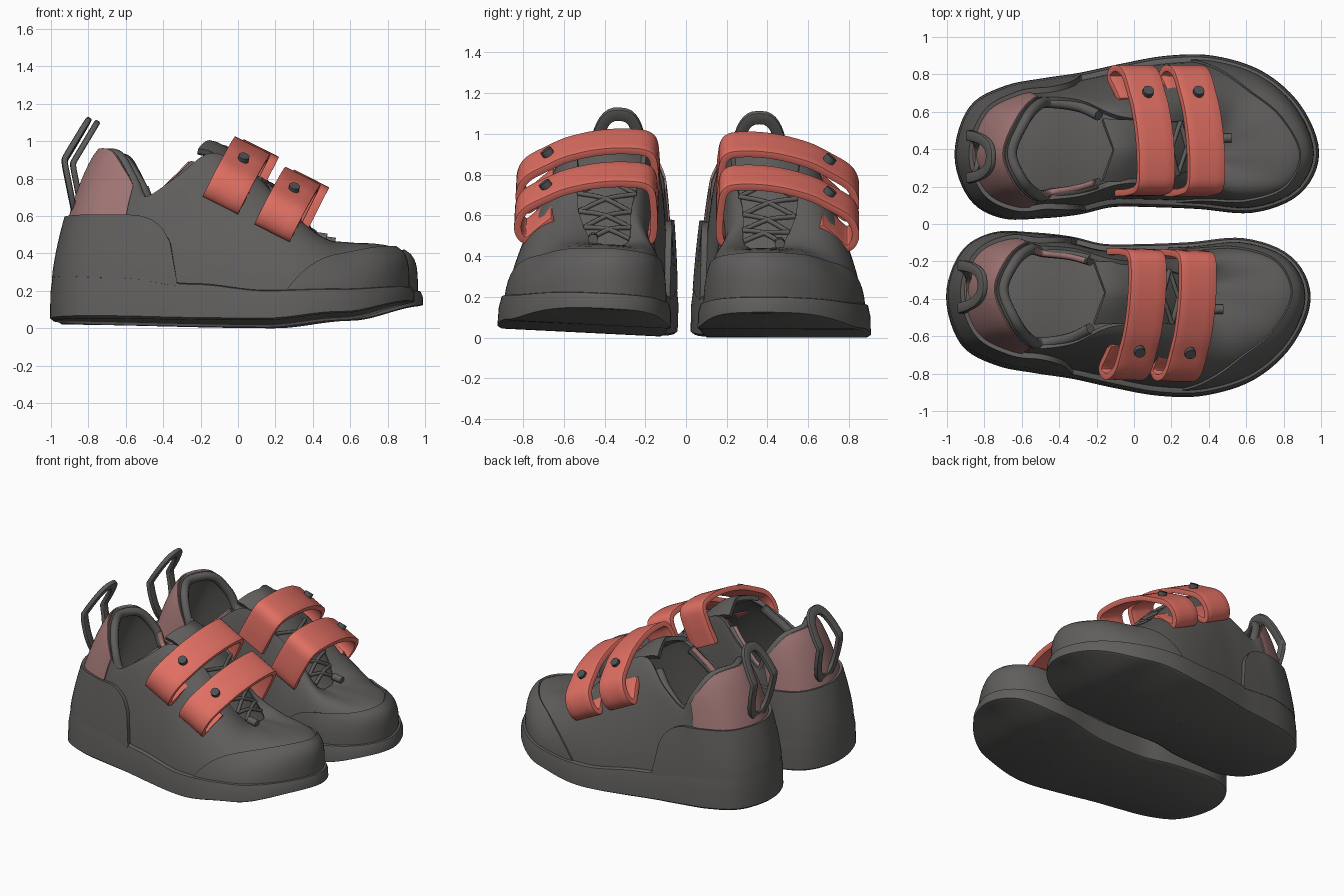
import bpy, bmesh
from math import sin, cos, pi, copysign
from mathutils import Vector, Matrix

if "Cube" in bpy.data.objects:
    bpy.data.objects.remove(bpy.data.objects["Cube"])


def material(name, rgb):
    mat = bpy.data.materials.new(name)
    mat.use_nodes = True
    mat.diffuse_color = (*rgb, 1)
    mat.node_tree.nodes["Principled BSDF"].inputs["Base Color"].default_value = (*rgb, 1)
    return mat


GREY = material("charcoal", (0.115, 0.112, 0.108))
RED = material("coral red", (0.75, 0.16, 0.125))
PINK = material("dusty pink", (0.36, 0.185, 0.18))
METAL = material("gunmetal", (0.075, 0.082, 0.086))
parts = []

# Upper, clockwise from the heel: base x, y, rim x, y, z (hundredths), roundness (tenths)
UPPER = [
    (-92, 37, -69, 38, 94, 13), (-85, 60, -62, 56, 92, 13), (-68, 70, -54, 66, 79, 12),
    (-48, 74, -46, 68, 67, 12), (-28, 77, -28, 66, 78, 13), (-5, 82, -9, 58, 91, 14),
    (18, 86, 14, 55, 79, 15), (42, 86, 31, 54, 61, 16), (67, 78, 43, 48, 47, 18),
    (86, 61, 47, 42, 44, 25), (95, 38, 48, 36, 44, 30), (86, 19, 47, 31, 44, 28),
    (63, 10, 42, 28, 48, 20), (35, 12, 30, 28, 62, 15), (10, 13, 12, 23, 80, 13),
    (-12, 13, -9, 21, 92, 13), (-30, 9, -28, 15, 80, 13), (-50, 7, -46, 13, 67, 12),
    (-70, 7, -54, 13, 79, 12), (-85, 16, -63, 22, 92, 13)]
COUNT = len(UPPER)
SOLE_TOP = [(-1, 0.27), (-0.6, 0.25), (-0.2, 0.2), (0.2, 0.16), (0.6, 0.17), (1, 0.2)]
SOLE_BOTTOM = [(-1, 0.02), (0.2, 0), (0.6, 0.04), (1, 0.12)]


def spline(pts, u, closed=False):
    """Catmull-Rom point at parameter u."""
    n = len(pts)
    i = int(u // 1) if closed else min(int(u), n - 2)
    f = u - i
    pick = (lambda k: pts[k % n]) if closed else (lambda k: pts[max(0, min(n - 1, k))])
    a, b, c, d = (pick(i + k) for k in (-1, 0, 1, 2))
    return [(2 * q + (r - p) * f + (2 * p - 5 * q + 4 * r - s) * f ** 2
             + (3 * q - p - 3 * r + s) * f ** 3) / 2 for p, q, r, s in zip(a, b, c, d)]


def height(keys, x):
    x = max(-1, min(1, x))
    for (a, za), (b, zb) in zip(keys, keys[1:]):
        if x <= b:
            f = (x - a) / (b - a)
            return za + (zb - za) * f * f * (3 - 2 * f)


def column(u):
    bx, by, rx, ry, rz, e = spline(UPPER, u, True)
    bx, by, rx, ry, rz = (c / 100 for c in (bx, by, rx, ry, rz))
    return bx, by, height(SOLE_TOP, bx) - 0.02, rx, ry, rz, e / 10


def surface(u, t):
    bx, by, bz, rx, ry, rz, e = column(u)
    h, v = t ** e, 1 - (1 - t) ** e
    return Vector((bx + (rx - bx) * h, by + (ry - by) * h, bz + (rz - bz) * v))


def at_height(u, z):
    bz, rz, e = column(u)[2], column(u)[5], column(u)[6]
    f = max(0, min(0.999, (z - bz) / (rz - bz)))
    return surface(u, 1 - (1 - f) ** (1 / e))


def grid(name, point, ni, nj, mat, closed=False, thick=0, side=0, bevel=0):
    """Quad sheet from point(i, j), optionally thickened and softened."""
    bm = bmesh.new()
    vs = [[bm.verts.new(point(i, j)) for j in range(nj + 1)] for i in range(ni + (not closed))]
    for i in range(ni):
        a, b = vs[i], vs[(i + 1) % len(vs)]
        for j in range(nj):
            bm.faces.new((a[j], a[j + 1], b[j + 1], b[j]))
    bmesh.ops.remove_doubles(bm, verts=bm.verts, dist=0.0005)
    me = bpy.data.meshes.new(name)
    bm.to_mesh(me)
    bm.free()
    me.materials.append(mat)
    ob = bpy.data.objects.new(name, me)
    bpy.context.collection.objects.link(ob)
    if thick:
        mod = ob.modifiers.new("thickness", "SOLIDIFY")
        mod.thickness, mod.offset = thick, side
    if bevel:
        mod = ob.modifiers.new("soft edge", "BEVEL")
        mod.width, mod.segments = bevel, 2
    parts.append(ob)


def tube(name, pts, radius, mat=GREY):
    cu = bpy.data.curves.new(name, "CURVE")
    cu.dimensions = "3D"
    cu.bevel_depth, cu.bevel_resolution, cu.use_fill_caps = radius, 3, True
    sp = cu.splines.new("POLY")
    sp.points.add(len(pts) - 1)
    for p, co in zip(sp.points, pts):
        p.co = (*co, 1)
    cu.materials.append(mat)
    ob = bpy.data.objects.new(name, cu)
    bpy.context.collection.objects.link(ob)
    parts.append(ob)


def smooth_path(pts, steps=6):
    n = (len(pts) - 1) * steps
    return [spline(pts, k / steps) for k in range(n + 1)]


# Sole: rings of (outward offset, height fraction), closed on a centre line
RINGS = [(None, 0), (0.022, 0), (0.04, 0.06), (0.038, 0.6), (0.026, 0.97), (0.015, 1), (None, 1)]


def sole_point(i, j):
    u = i / 6
    x, y = column(u)[:2]
    x2, y2 = column(u + 0.05)[:2]
    out = Vector((y - y2, x2 - x)).normalized()
    off, f = RINGS[j]
    if off is None:
        y = 0.4
    else:
        x, y = x + out.x * off, y + out.y * off
    low, top = height(SOLE_BOTTOM, x), height(SOLE_TOP, x)
    return x, y, low + (top - low) * f


grid("sole", sole_point, COUNT * 6, len(RINGS) - 1, GREY, closed=True)

# Upper shell
grid("upper", lambda i, j: surface(i / 6, j / 14), COUNT * 6, 14, GREY, True, 0.03, -1)


# Raised panels that follow the upper
def panel(name, u0, u1, low, high, mat, thick):
    def point(i, j):
        s = i / 48
        u = u0 + (u1 - u0) * s
        z0, z1 = low(u), high(u, abs(2 * s - 1))
        return at_height(u, z0 + (z1 - z0) * j / 10)
    grid(name, point, 48, 10, mat, thick=thick, side=1)


def base_z(u):
    return column(u)[2]


panel("heel_counter", 15.8, 24, base_z,
      lambda u, s: base_z(u) + 0.01 + (0.56 - base_z(u)) * (1 - s ** 10) ** 0.5, GREY, 0.03)
panel("heel_collar_panel", 17.6, 22.4, lambda u: 0.55,
      lambda u, s: column(u)[5] - 0.004, PINK, 0.008)
panel("toe_bumper", 6.5, 13.5, base_z,
      lambda u, s: base_z(u) + 0.01 + 0.85 * (column(u)[5] - base_z(u)) * (1 - s ** 2.4), GREY, 0.012)


# Padded collar and inner piping
def rim_path(u0, u1, inward, drop):
    pts = []
    for k in range(61):
        p = surface(u0 + (u1 - u0) * k / 60, 1)
        d = (Vector((-0.3, 0.4, p.z)) - p).normalized()
        pts.append(p + d * inward - Vector((0, 0, drop)))
    return pts


tube("collar_padding", rim_path(15.4, 24.6, 0.035, 0.03), 0.03)
tube("collar_piping", rim_path(15.5, 17.8, 0.047, 0.006), 0.018, PINK)


# Tongue filling the throat, with a short free flap at the top
def tongue_point(i, j):
    s, v = i / 20, j / 12
    a, b = surface(9 - 4.1 * s, 1), surface(11 + 4.1 * s, 1)
    flap = max(0, (s - 0.75) / 0.25)
    v = 0.5 + (v - 0.5) * (1 - 0.15 * flap)
    p = a.lerp(b, v)
    p.z += -0.04 + 0.06 * s * sin(pi * v) + 0.04 * flap
    p.x -= 0.07 * flap * abs(2 * v - 1)
    return p


grid("tongue", tongue_point, 20, 12, GREY, thick=0.03)

# Crossed laces
for k in range(4):
    u = 6.1 + 0.5 * k
    for ends in ((u, 19.5 - u), (u + 0.5, 20 - u)):
        a, b = (surface(e, 1) for e in ends)
        mid = (a + b) / 2 + Vector((0, 0, 0.02))
        tube("lace", smooth_path([a, mid, b]), 0.012)
tube("lace_tag", [(0.45, 0.46, 0.47), (0.52, 0.46, 0.46)], 0.025)

# Straps: folded loops in a tilted plane, each with a rivet
LOOP = [(0.66, -0.17), (0.72, -0.23), (0.785, -0.295), (0.825, -0.26), (0.83, -0.19),
        (0.795, -0.12), (0.7, -0.055), (0.6, 0), (0.45, 0.045), (0.3, 0.06), (0.2, 0.04),
        (0.172, -0.06), (0.165, -0.22)]
HOOK = [(0.19, -0.27), (0.24, -0.25)]
UP = Vector((0.45, 0, 0.89))
ACROSS = Vector((0.89, 0, -0.45))
for place, x, z, size, outline in (("rear", 0.09, 0.895, 1, LOOP),
                                   ("front", 0.36, 0.735, 0.95, LOOP + HOOK)):
    path = [Vector((x, y, z)) + UP * s * size for y, s in smooth_path(outline)]
    grid(place + "_strap", lambda i, j: path[i] + ACROSS * (j - 2) * 0.053,
         len(path) - 1, 4, RED, thick=0.035, bevel=0.008)
    head = Vector((x, 0.69, z)) - UP * 0.045
    tube(place + "_rivet", [head, head + Vector((0.008, 0.026, 0.032))], 0.03, METAL)


# Heel pull loop: flat closed band leaning back, then bent forward
def pull_point(i, j):
    a = 2 * pi * i / 40
    w = (j - 1) * 0.029
    square = copysign(abs(sin(a)) ** 0.75, sin(a))
    y = 0.36 + (0.114 + w) * square
    z = 0.845 + (0.235 + w) * cos(a)
    x = -0.885 + (0.6 * (z - 0.88) if z > 0.88 else 0.2 * (0.88 - z))
    return x, y, z


grid("pull_loop", pull_point, 40, 2, GREY, True, 0.032, 0, 0.01)

# Bake modifiers and curves, then smooth
bpy.ops.object.select_all(action="DESELECT")
for ob in parts:
    ob.select_set(True)
bpy.context.view_layer.objects.active = parts[0]
bpy.ops.object.convert(target="MESH")
bpy.ops.object.shade_smooth_by_angle(angle=0.7)

# Mirrored, slightly rolled second shoe
flip = (Matrix.Translation((-0.045, -0.02, 0)) @ Matrix.Rotation(-0.05, 4, "X")
        @ Matrix.Diagonal((1, -1, 1, 1)))
for ob in list(bpy.context.selected_objects):
    twin = ob.copy()
    twin.data = ob.data.copy()
    twin.data.transform(flip)
    twin.data.flip_normals()
    twin.name = "second_" + ob.name
    bpy.context.collection.objects.link(twin)
